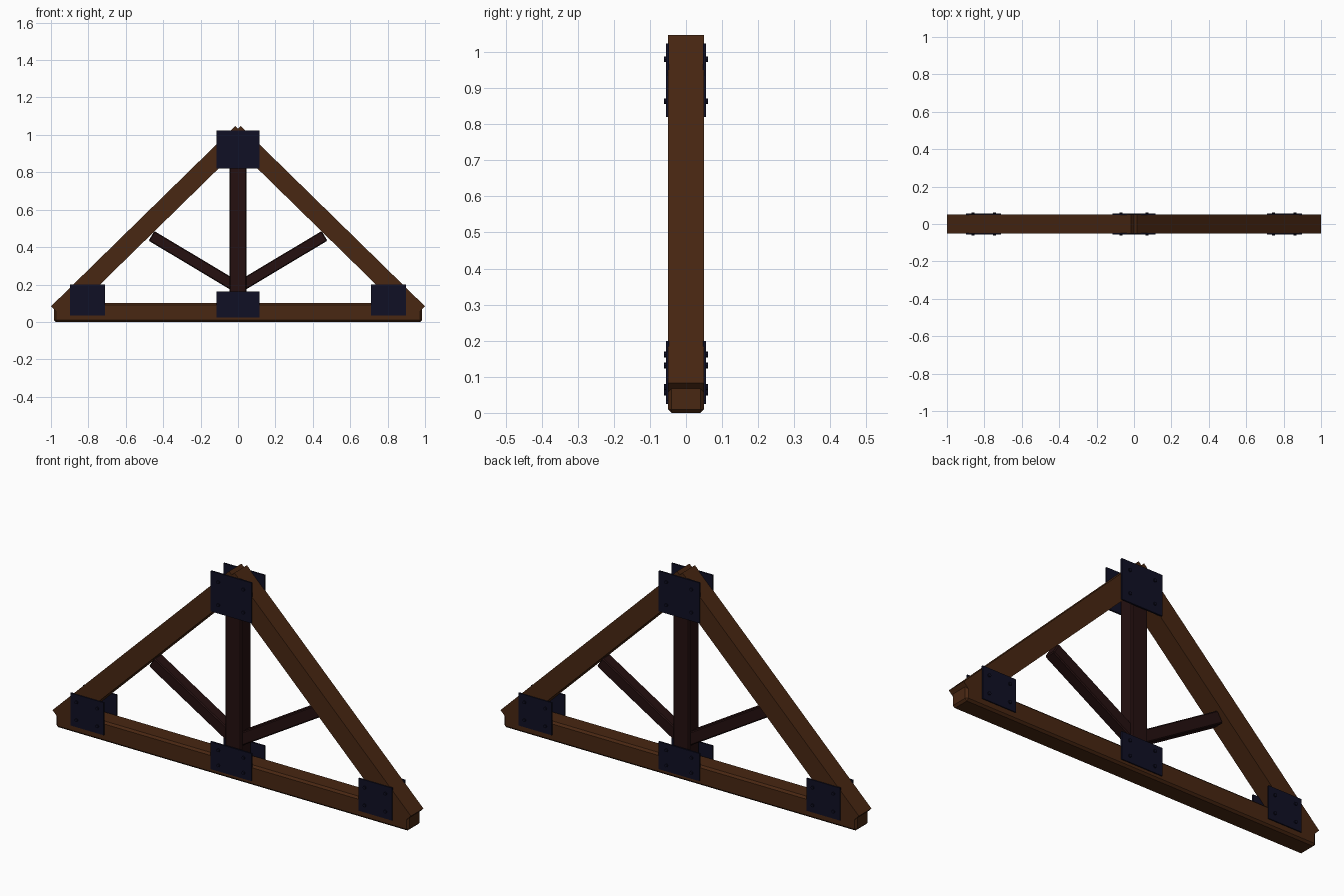
import bpy, bmesh, math
from mathutils import Matrix, Vector

if "Cube" in bpy.data.objects:
    bpy.data.objects.remove(bpy.data.objects["Cube"])


def material(name, rgb):
    m = bpy.data.materials.new(name)
    m.diffuse_color = (*rgb, 1)
    m.use_nodes = True
    m.node_tree.nodes["Principled BSDF"].inputs["Base Color"].default_value = m.diffuse_color
    return m


WOOD = material("warm_brown_wood", (0.065, 0.02, 0.006))
DARK = material("dark_red_wood", (0.018, 0.005, 0.005))
IRON = material("blue_black_iron", (0.005, 0.005, 0.018))


def finish(name, bm, mat):
    me = bpy.data.meshes.new(name)
    bm.to_mesh(me)
    bm.free()
    me.materials.append(mat)
    ob = bpy.data.objects.new(name, me)
    bpy.context.collection.objects.link(ob)
    return ob


def beam(name, a, b, depth, height, mat, bevel=0.0):
    """Box timber running from a to b, given as (x, z) points in the y = 0 plane."""
    d = Vector((b[0] - a[0], 0, b[1] - a[1]))
    mid = Vector(((a[0] + b[0]) / 2, 0, (a[1] + b[1]) / 2))
    bm = bmesh.new()
    bmesh.ops.create_cube(bm, size=1, matrix=Matrix.Diagonal((d.length, depth, height, 1)))
    if bevel:
        bmesh.ops.bevel(bm, geom=bm.edges[:], offset=bevel, segments=1,
                        affect='EDGES', profile=0.5)
    bm.transform(Matrix.Translation(mid) @ Matrix.Rotation(-math.atan2(d.z, d.x), 4, 'Y'))
    return finish(name, bm, mat)


def gusset(name, x, z, w, h, bx, bz, side):
    """Iron plate with four bolt heads on the front (-1) or back (1) face."""
    bm = bmesh.new()
    bmesh.ops.create_cube(bm, size=1, matrix=Matrix.Translation((x, side * 0.051, z))
                          @ Matrix.Diagonal((w, 0.008, h, 1)))
    for sx in (-1, 1):
        for sz in (-1, 1):
            bmesh.ops.create_cone(
                bm, cap_ends=True, segments=8, radius1=0.008, radius2=0.008, depth=0.012,
                matrix=Matrix.Translation((x + sx * bx, side * 0.0555, z + sz * bz))
                @ Matrix.Rotation(math.pi / 2, 4, 'X'))
    return finish(name, bm, IRON)


# Bottom chord and central post
beam("bottom_chord", (-0.984, 0.05), (0.984, 0.05), 0.1, 0.1, WOOD, 0.01)
beam("king_post", (0, 0.09), (0, 0.96), 0.08, 0.09, DARK, 0.006)

# Sloping rafters and braces, mirrored left and right
for s, label in ((-1, "left"), (1, "right")):
    beam(label + "_rafter", (s * 0.965, 0.0475), (s * -0.02, 1.0113), 0.1, 0.1, WOOD)
    beam(label + "_strut", (0, 0.183), (s * 0.4625, 0.46), 0.06, 0.06, DARK, 0.005)

# Iron plates on both faces of every joint
for side, label in ((-1, "front"), (1, "back")):
    gusset(label + "_apex_plate", 0, 0.922, 0.228, 0.204, 0.07, 0.058, side)
    gusset(label + "_post_foot_plate", 0, 0.0935, 0.228, 0.139, 0.07, 0.038, side)
    for s, end in ((-1, "left"), (1, "right")):
        gusset(f"{label}_{end}_heel_plate", s * 0.804, 0.117, 0.186, 0.164, 0.058, 0.045, side)
